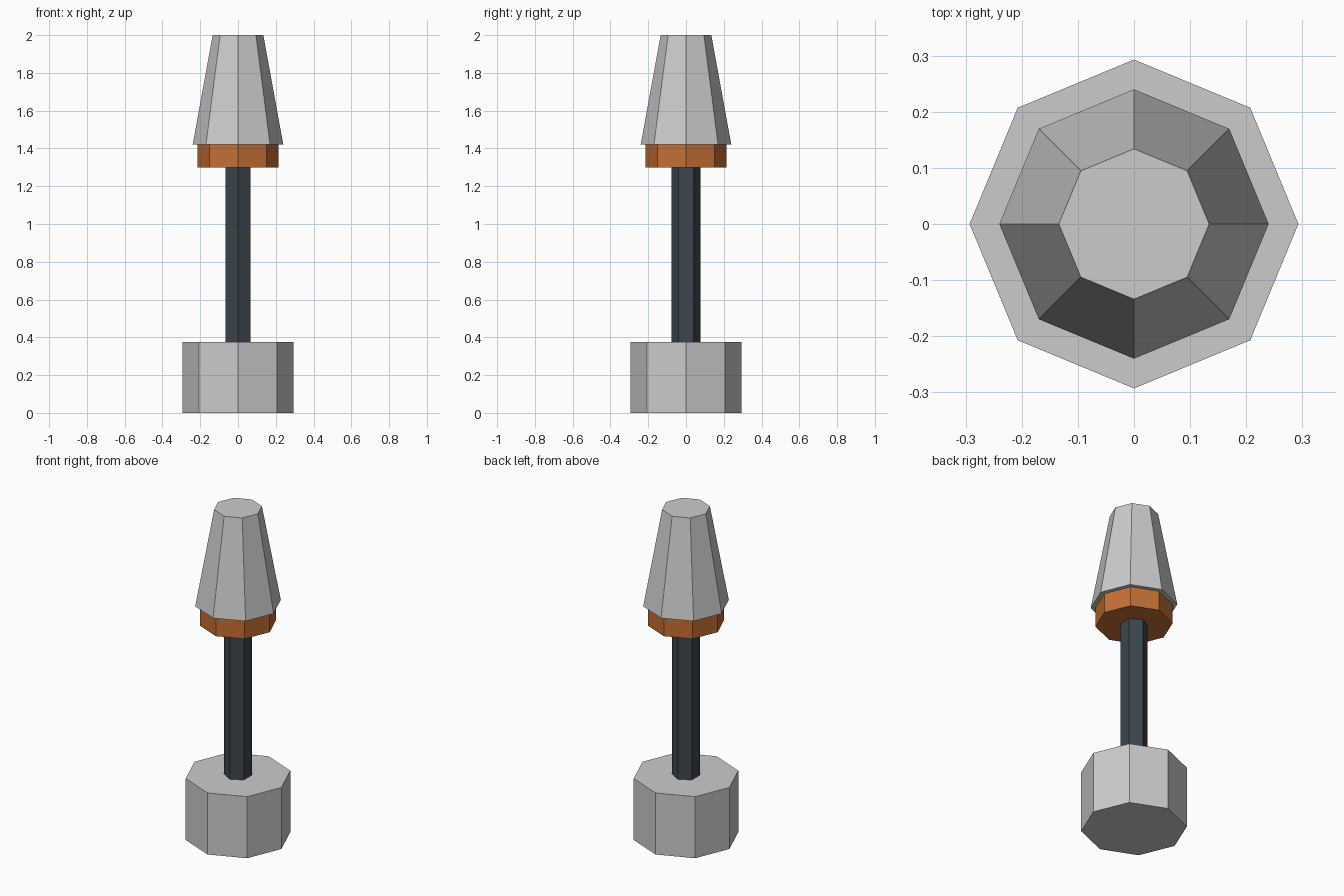
import bpy

if "Cube" in bpy.data.objects:
    bpy.data.objects.remove(bpy.data.objects["Cube"])


def material(name, color):
    mat = bpy.data.materials.new(name)
    mat.diffuse_color = color
    mat.use_nodes = True
    mat.node_tree.nodes["Principled BSDF"].inputs["Base Color"].default_value = mat.diffuse_color
    return mat


def prism(name, sides, r_bottom, r_top, z0, z1, mat=None):
    """Flat-faced upright prism or tapered prism, first corner on +y."""
    bpy.ops.mesh.primitive_cone_add(
        vertices=sides, radius1=r_bottom, radius2=r_top,
        depth=z1 - z0, location=(0, 0, (z0 + z1) / 2))
    obj = bpy.context.object
    obj.name = name
    if mat:
        obj.data.materials.append(mat)
    return obj


dark = material("dark_steel", (0.045, 0.06, 0.075, 1))
orange = material("orange", (0.55, 0.16, 0.035, 1))

# Octagonal foot
prism("base", 8, 0.293, 0.293, 0.0, 0.375)
# Hexagonal rod
prism("shaft", 6, 0.077, 0.077, 0.375, 1.30, dark)
# Coloured ring under the head
prism("collar", 8, 0.214, 0.214, 1.30, 1.42, orange)
# Tapered head
prism("tapered_head", 8, 0.24, 0.134, 1.42, 2.0)
